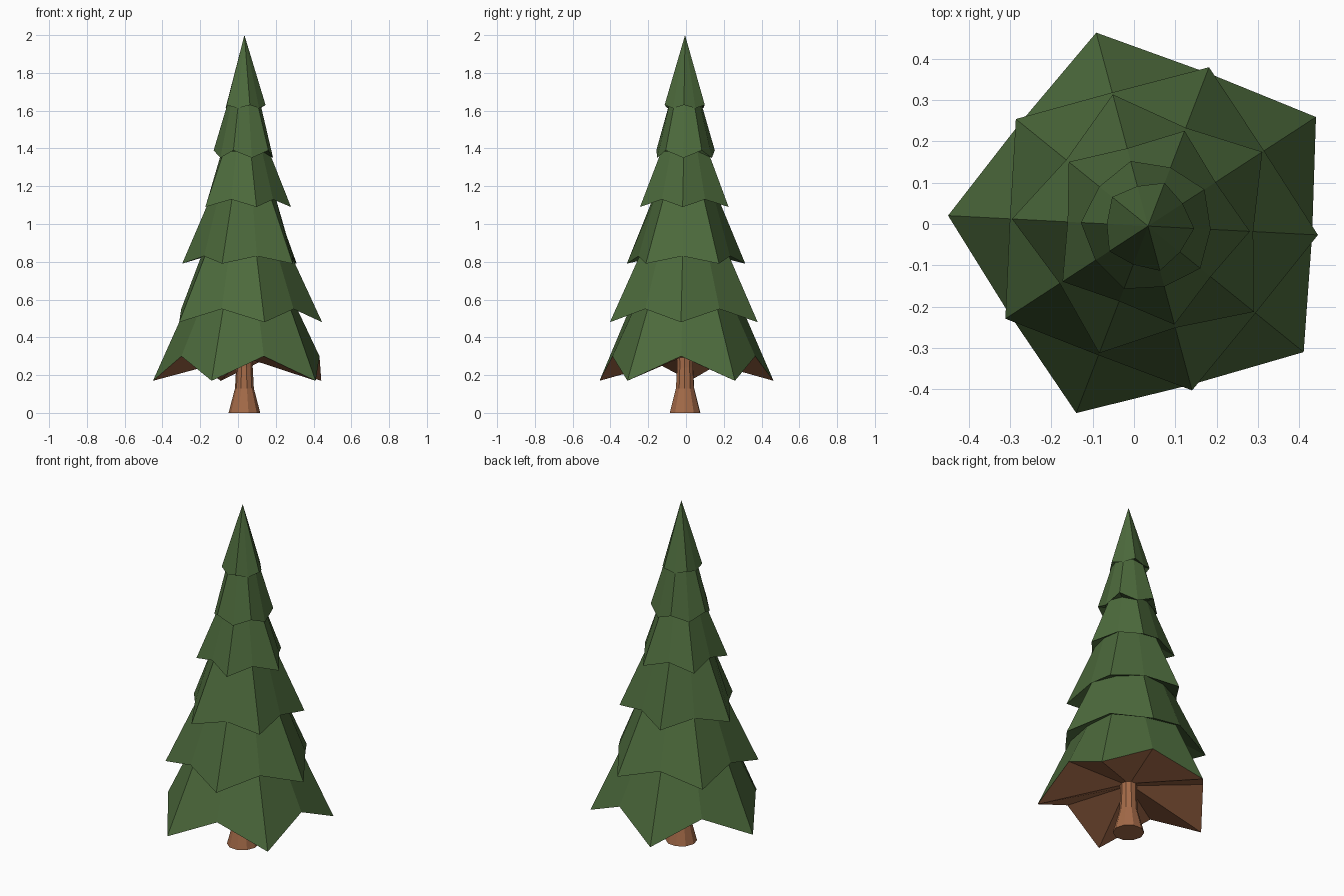
import bpy, bmesh, math

if "Cube" in bpy.data.objects:
    bpy.data.objects.remove(bpy.data.objects["Cube"])

CX, CY = 0.034, -0.005


def material(name, color):
    m = bpy.data.materials.new(name)
    m.diffuse_color = color
    m.use_nodes = True
    m.node_tree.nodes["Principled BSDF"].inputs["Base Color"].default_value = m.diffuse_color
    return m


def build(name, rings, mat, cap_bottom=False, apex=None):
    """Loft rings of (angle, tip radius, tip z, mid radius, mid z), ten points each."""
    bm = bmesh.new()
    loops = []
    for ang, r1, z1, r2, z2 in rings:
        pts = [None] * 10
        shift = 0 if ang == 33 else 9          # keep point columns aligned
        for i in range(10):
            r, z = (r1, z1) if i % 2 == 0 else (r2, z2)
            a = math.radians(ang + 36 * i)
            pts[(i + shift) % 10] = bm.verts.new((CX + r * math.cos(a), CY + r * math.sin(a), z))
        loops.append(pts)
    for a, b in zip(loops, loops[1:]):
        for i in range(10):
            j = (i + 1) % 10
            bm.faces.new((a[i], a[j], b[j], b[i]))
    if apex is not None:
        top = bm.verts.new((CX, CY, apex))
        for i in range(10):
            bm.faces.new((loops[-1][i], loops[-1][(i + 1) % 10], top))
    if cap_bottom:
        bm.faces.new(loops[0][::-1])
    me = bpy.data.meshes.new(name)
    bm.to_mesh(me)
    bm.free()
    ob = bpy.data.objects.new(name, me)
    bpy.context.collection.objects.link(ob)
    me.materials.append(mat)
    return ob


green = material("needles", (0.073, 0.144, 0.045, 1))
brown = material("bark", (0.37, 0.145, 0.065, 1))

# Tiers: rim tip radius/z, rim notch radius/z, then inner top tip radius, notch radius, z
tiers = [
    (0.485, 0.17, 0.398, 0.30, 0.31, 0.275, 0.56),
    (0.412, 0.48, 0.335, 0.55, 0.245, 0.225, 0.84),
    (0.33, 0.79, 0.255, 0.83, 0.18, 0.165, 1.14),
    (0.247, 1.09, 0.195, 1.13, 0.13, 0.12, 1.385),
    (0.163, 1.39, 0.152, 1.35, 0.09, 0.085, 1.635),
]
rings = []
for k, (r1, z1, r2, z2, t1, t2, zt) in enumerate(tiers):
    ang = 33 if k % 2 == 0 else -3
    rings += [(ang, r1, z1, r2, z2), (ang, t1, zt, t2, zt)]
# Top cone rim
rings.append((-3, 0.112, 1.63, 0.10, 1.613))
build("foliage", rings, green, apex=2.0)

# Brown underside of the lowest tier
build("branch_underside", [(33, 0.045, 0.29, 0.045, 0.29), (33, 0.485, 0.17, 0.398, 0.30)], brown)

# Flared trunk
profile = [(0.084, 0.0), (0.05, 0.13), (0.044, 0.24), (0.045, 0.30)]
build("trunk", [(33, r, z, r, z) for r, z in profile], brown, cap_bottom=True)
